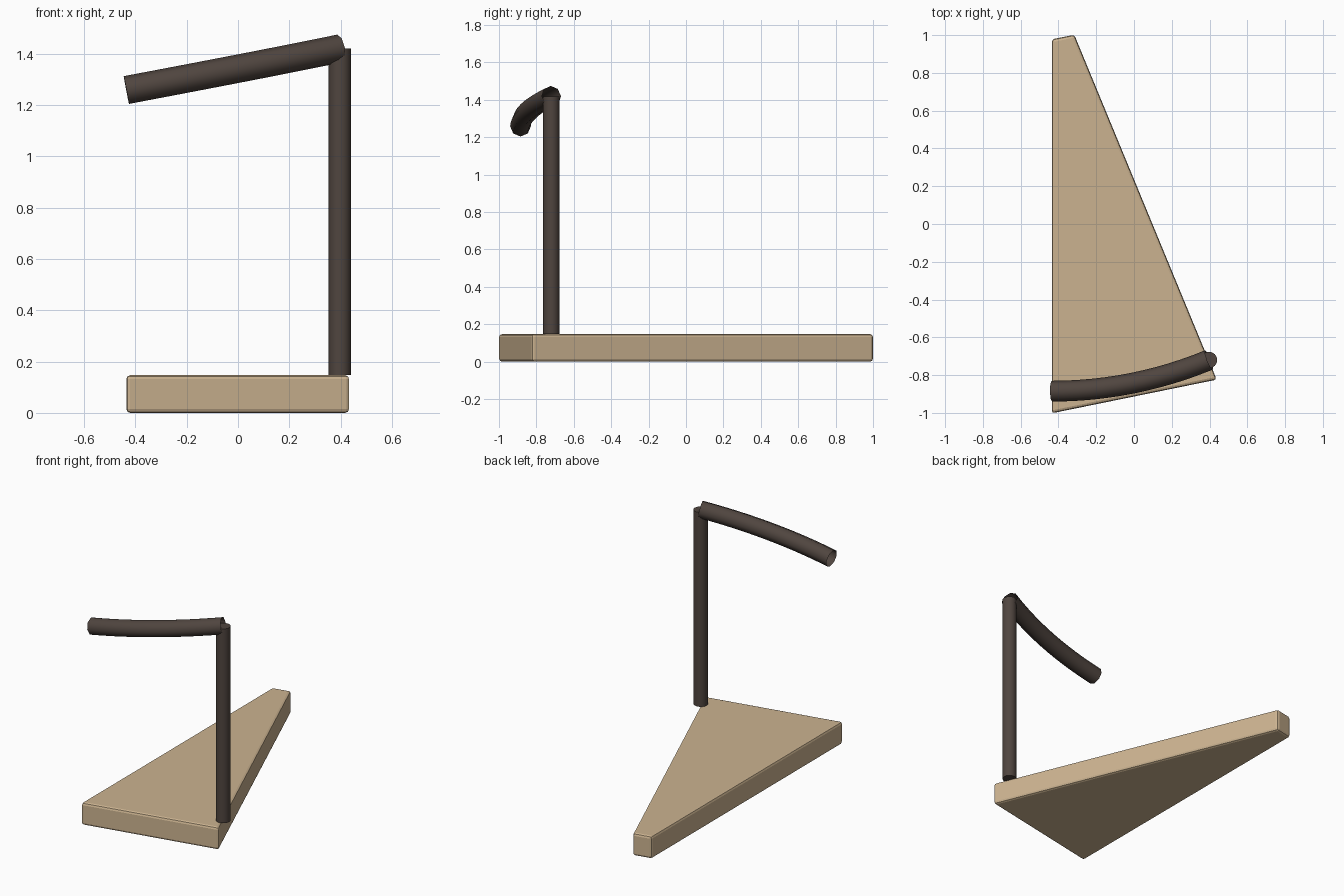
import bpy, bmesh, math

if "Cube" in bpy.data.objects:
    bpy.data.objects.remove(bpy.data.objects["Cube"])


def material(name, color):
    m = bpy.data.materials.new(name)
    m.diffuse_color = (*color, 1)
    m.use_nodes = True
    m.node_tree.nodes["Principled BSDF"].inputs["Base Color"].default_value = m.diffuse_color
    return m


wood = material("tan_wood", (0.60, 0.45, 0.28))
metal = material("dark_brown_metal", (0.08, 0.06, 0.05))

# Wedge-shaped tread with softened edges
outline = [(-0.435, -1.002), (0.438, -0.824), (-0.316, 1.002), (-0.435, 0.978)]
bm = bmesh.new()
base = bm.faces.new([bm.verts.new((x, y, 0)) for x, y in outline])
ext = bmesh.ops.extrude_face_region(bm, geom=[base])
bmesh.ops.translate(bm, vec=(0, 0, 0.147),
                    verts=[g for g in ext["geom"] if isinstance(g, bmesh.types.BMVert)])
bmesh.ops.recalc_face_normals(bm, faces=bm.faces)
mesh = bpy.data.meshes.new("tread")
bm.to_mesh(mesh)
bm.free()
tread = bpy.data.objects.new("tread", mesh)
bpy.context.collection.objects.link(tread)
tread.data.materials.append(wood)
bevel = tread.modifiers.new("soft_edges", "BEVEL")
bevel.width = 0.015
bevel.segments = 2

# Upright post standing on the outer corner
POST = (0.397, -0.72)
bpy.ops.mesh.primitive_cylinder_add(vertices=16, radius=0.0435, depth=1.272,
                                    location=(*POST, 0.147 + 0.636))
post = bpy.context.object
post.name = "post"
post.data.materials.append(metal)
bpy.ops.object.shade_smooth_by_angle(angle=math.radians(40))

# Handrail: open tube along a rising spiral arc, ending on the post
R, SWEEP, STEPS = 2.174, math.radians(22.5), 12
cx, cy = -0.435, -0.885 + R
curve = bpy.data.curves.new("handrail", "CURVE")
curve.dimensions = "3D"
curve.twist_mode = "Z_UP"
curve.bevel_depth = 0.055
curve.bevel_resolution = 2
spline = curve.splines.new("POLY")
spline.points.add(STEPS)
for i, p in enumerate(spline.points):
    t = i / STEPS
    a = SWEEP * t
    p.co = (cx + R * math.sin(a), cy - R * math.cos(a), 1.258 + 0.162 * t, 1)
spline.use_smooth = True
rail = bpy.data.objects.new("handrail", curve)
bpy.context.collection.objects.link(rail)
curve.materials.append(metal)
